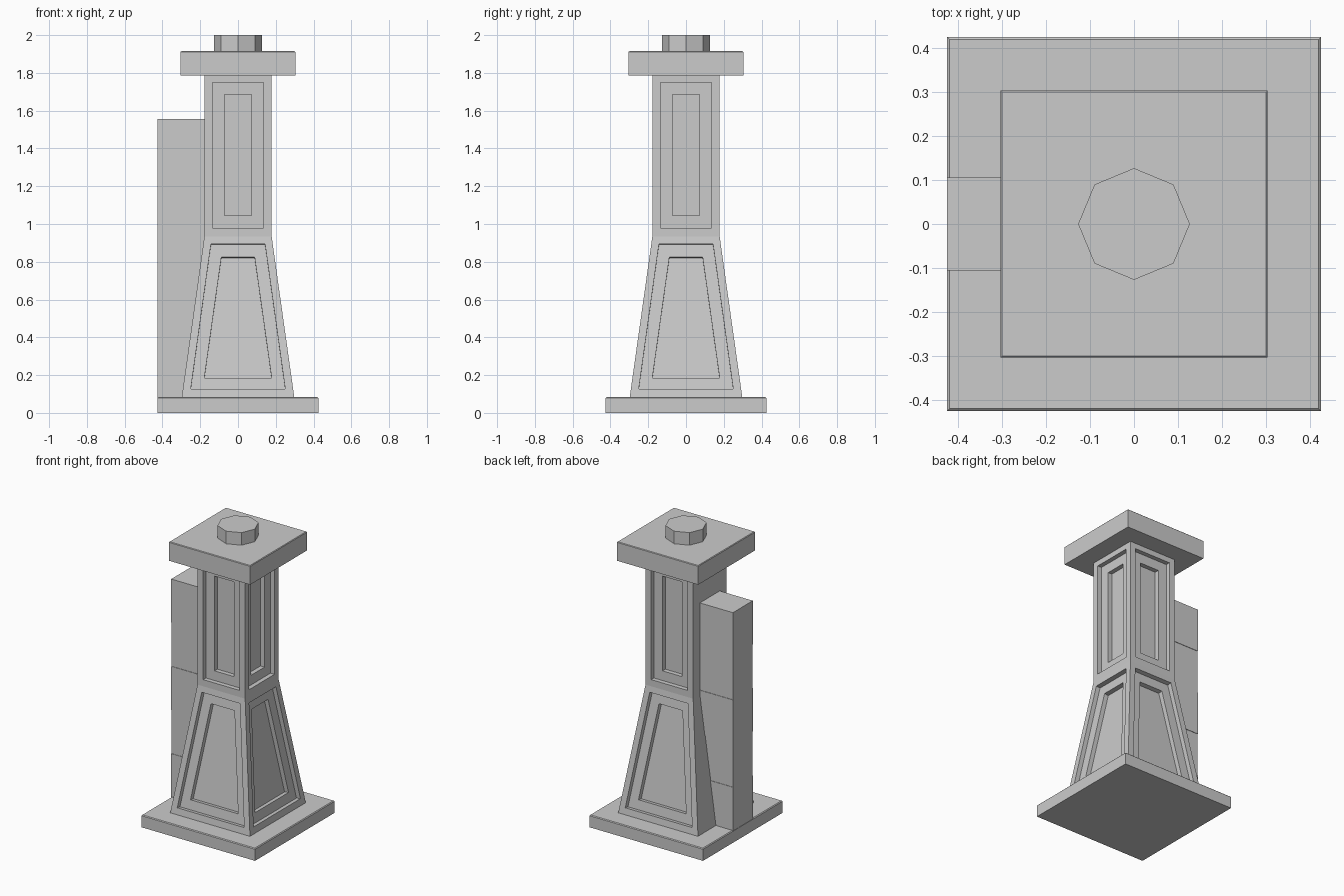
import bpy, bmesh, math
from mathutils import Vector, Matrix

if "Cube" in bpy.data.objects:
    bpy.data.objects.remove(bpy.data.objects["Cube"])


def finish(bm, name):
    bmesh.ops.recalc_face_normals(bm, faces=bm.faces)
    me = bpy.data.meshes.new(name)
    bm.to_mesh(me)
    bm.free()
    ob = bpy.data.objects.new(name, me)
    bpy.context.collection.objects.link(ob)
    return ob


def box(name, x0, x1, y0, y1, z0, z1, bevel=0):
    bm = bmesh.new()
    m = Matrix.Translation(((x0 + x1) / 2, (y0 + y1) / 2, (z0 + z1) / 2)) \
        @ Matrix.Diagonal((x1 - x0, y1 - y0, z1 - z0, 1))
    bmesh.ops.create_cube(bm, size=1, matrix=m)
    if bevel:  # soften the top edges only
        top = [e for e in bm.edges if all(v.co.z > z1 - 1e-4 for v in e.verts)]
        bmesh.ops.bevel(bm, geom=top, offset=bevel, segments=1, affect='EDGES')
    return finish(bm, name)


# Plinth and cap slabs
box("base_plinth", -0.425, 0.425, -0.425, 0.425, 0, 0.083, 0.005)
box("cap_slab", -0.304, 0.304, -0.304, 0.304, 1.787, 1.915, 0.004)

# Octagonal knob
bm = bmesh.new()
bmesh.ops.create_cone(bm, cap_ends=True, segments=8, radius1=0.127, radius2=0.127,
                      depth=0.095, matrix=Matrix.Translation((0, 0, 1.9525)))
finish(bm, "top_knob")


# Column: flared lower stage and straight upper stage, with stepped panels
DEPTH = 0.03


def trapezoid(w0, z0, w1, z1):
    return [(-w0, z0), (w0, z0), (w1, z1), (-w1, z1)]


STAGES = [  # face outline, outer panel, inner panel
    (trapezoid(0.298, 0.083, 0.178, 0.935),
     trapezoid(0.25, 0.127, 0.143, 0.895),
     trapezoid(0.178, 0.190, 0.088, 0.829)),
    (trapezoid(0.178, 0.935, 0.178, 1.787),
     trapezoid(0.136, 0.98, 0.136, 1.75),
     trapezoid(0.072, 1.045, 0.072, 1.685)),
]


def panel_face(bm, stage, angle, panelled):
    outline, outer, inner = stage
    (w0, z0), (w1, z1) = outline[1], outline[2]
    normal = Vector((0, -(z1 - z0), w0 - w1)).normalized()
    rot = Matrix.Rotation(angle, 3, 'Z')

    def loop(points, depth):
        out = []
        for u, z in points:
            dist = w0 + (w1 - w0) * (z - z0) / (z1 - z0)
            out.append(bm.verts.new(rot @ (Vector((u, -dist, z)) - normal * depth)))
        return out

    loops = [loop(outline, 0)]
    if panelled:
        loops += [loop(outer, 0), loop(outer, DEPTH),
                  loop(inner, DEPTH), loop(inner, 2 * DEPTH)]
    for a, b in zip(loops, loops[1:]):
        for i in range(4):
            j = (i + 1) % 4
            bm.faces.new((a[i], a[j], b[j], b[i]))
    bm.faces.new(loops[-1])


bm = bmesh.new()
for stage in STAGES:
    for k in range(4):  # front, right, back, left (left side is plain)
        panel_face(bm, stage, k * math.pi / 2, k != 3)
bmesh.ops.remove_doubles(bm, verts=bm.verts, dist=1e-4)
bmesh.ops.holes_fill(bm, edges=[e for e in bm.edges if e.is_boundary], sides=4)
finish(bm, "column")

# Stacked wall stub on the left, courses alternate very slightly in width
H = (1.555 - 0.08) / 5
for i in range(5):
    w = 0.106 if i % 2 == 0 else 0.103
    box(f"wall_block_{i + 1}", -0.425, -0.17, -w, w, 0.08 + i * H, 0.08 + (i + 1) * H)
